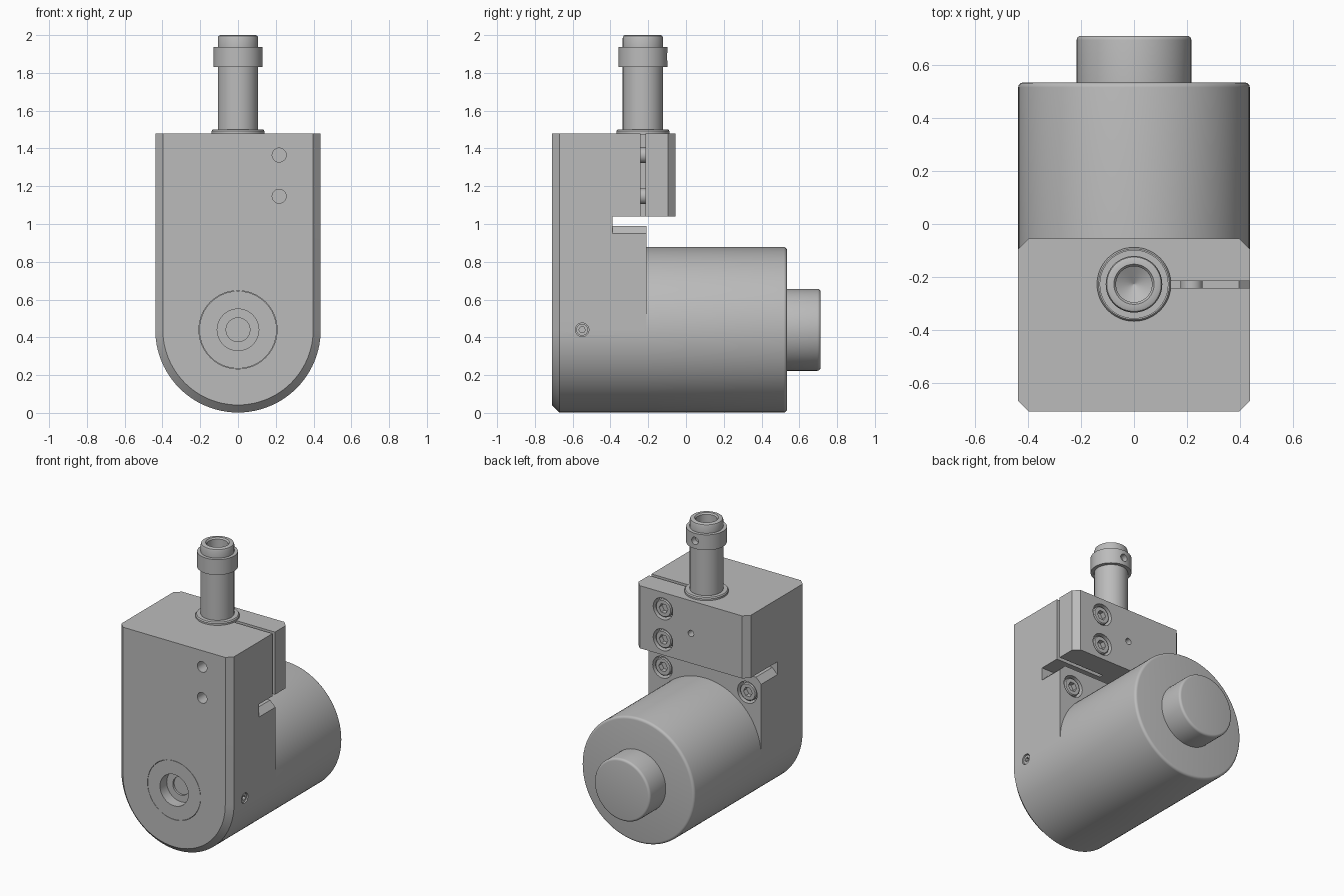
import bpy
import bmesh
from math import cos, sin, pi, radians
from mathutils import Matrix

cube = bpy.data.objects.get("Cube")
if cube:
    bpy.data.objects.remove(cube, do_unlink=True)

GREY = (0.5, 0.5, 0.5, 1)
metal = bpy.data.materials.new("plain grey metal")
metal.use_nodes = True
metal.diffuse_color = GREY
metal.node_tree.nodes["Principled BSDF"].inputs["Base Color"].default_value = GREY

R = 0.438        # body and motor radius
AXIS_Z = 0.44    # height of the motor axis
POST_Y = -0.228  # depth of the post axis


def finish(name, bm):
    bmesh.ops.recalc_face_normals(bm, faces=bm.faces)
    mesh = bpy.data.meshes.new(name)
    bm.to_mesh(mesh)
    bm.free()
    mesh.materials.append(metal)
    obj = bpy.data.objects.new(name, mesh)
    bpy.context.collection.objects.link(obj)
    return obj


def loft(name, rings):
    """Skin a row of equal closed rings and cap both ends."""
    bm = bmesh.new()
    rows = [[bm.verts.new(p) for p in ring] for ring in rings]
    n = len(rows[0])
    for a, b in zip(rows, rows[1:]):
        for i in range(n):
            j = (i + 1) % n
            bm.faces.new((a[i], a[j], b[j], b[i]))
    bm.faces.new(rows[0])
    bm.faces.new(rows[-1])
    return finish(name, bm)


def lathe(name, axis, centre, profile, sides=64):
    """Revolve (radius, position) pairs about a line parallel to an axis."""
    def point(r, d, t):
        a, b = centre[0] + r * cos(t), centre[1] + r * sin(t)
        return {"x": (d, a, b), "y": (a, d, b), "z": (a, b, d)}[axis]
    return loft(name, [[point(r, d, 2 * pi * i / sides) for i in range(sides)]
                       for r, d in profile])


def rod(name, axis, centre, r, start, end, sides=40):
    return lathe(name, axis, centre, [(r, start), (r, end)], sides)


def box(name, low, high):
    bm = bmesh.new()
    bmesh.ops.create_cube(bm, size=1)
    for v in bm.verts:
        v.co = [l + (c + 0.5) * (h - l) for c, l, h in zip(v.co, low, high)]
    return finish(name, bm)


def cut(obj, *cutters):
    """Subtract the cutters for good, then discard them."""
    for c in cutters:
        mod = obj.modifiers.new("cut", "BOOLEAN")
        mod.operation = "DIFFERENCE"
        mod.solver = "EXACT"
        mod.object = c
    bpy.context.view_layer.update()
    graph = bpy.context.evaluated_depsgraph_get()
    mesh = bpy.data.meshes.new_from_object(obj.evaluated_get(graph))
    obj.modifiers.clear()
    obj.data = mesh
    for c in cutters:
        bpy.data.objects.remove(c, do_unlink=True)


def u_outline(y, inset):
    r = R - inset
    arc = [(r * cos(t), y, AXIS_Z + r * sin(t))
           for t in (pi + pi * i / 48 for i in range(49))]
    return [(-r, y, 1.48)] + arc + [(r, y, 1.48)]


# Body: rounded-bottom block with chamfered front and rear edges
body = loft("clamp_body", [u_outline(y, inset) for y, inset in
                           ((-0.71, 0.04), (-0.67, 0), (-0.095, 0), (-0.055, 0.04))])
cut(body,
    box("motor_clearance", (-1, -0.21, -1), (1, 1, 1.04)))
cut(body,
    box("cross_slot", (-1, -0.39, 0.99), (1, 1, 1.04)))

# Chamfers on the two side corners of the lip below the slot
for side in (-1, 1):
    edge = box("lip_chamfer", (-0.0283, -0.39, -0.0283), (0.0283, 0, 0.0283))
    edge.data.transform(Matrix.Translation((side * R, 0, 0.99))
                        @ Matrix.Rotation(radians(45), 4, "Y"))
    cut(body, edge)

# Clamping slit on the left side
cut(body, box("clamp_slit", (0.08, -0.242, 1.02), (1, -0.215, 2)))

# Front hub opening, set screw hole and rear pin hole
cut(body,
    rod("hub_hole", "y", (0, AXIS_Z), 0.207, -0.8, -0.6, 64),
    rod("set_screw_hole", "x", (-0.55, AXIS_Z), 0.036, 0.38, 0.6),
    rod("pin_hole", "y", (0, 1.25), 0.022, -0.12, 0.1))

# Front threaded holes, and counterbores for all four screws
clamp_spots = [(0.218, 1.365), (0.218, 1.147)]
screw_spots = ([(x, z, -0.055) for x, z in clamp_spots]
               + [(x, 0.865, -0.21) for x in (-0.33, 0.33)])
for x, z in clamp_spots:
    cut(body, rod("bolt_hole", "y", (x, z), 0.037, -0.8, -0.62))
for x, z, y in screw_spots:
    cut(body, rod("counterbore", "y", (x, z), 0.076, y - 0.06, y + 0.1))

# Socket screws facing the rear
for i, (x, z, y) in enumerate(screw_spots):
    head = lathe(f"socket_screw_{i + 1}", "y", (x, z),
                 [(0.062, y - 0.062), (0.062, y - 0.012), (0.056, y - 0.006)], 40)
    cut(head, rod("hex_socket", "y", (x, z), 0.034, y - 0.04, y + 0.1, 6))

# Bolt shanks crossing the slit
for i, (x, z) in enumerate(clamp_spots):
    rod(f"clamp_bolt_{i + 1}", "y", (x, z), 0.042, -0.26, -0.19)

# Set screw in the left side
grub = rod("set_screw", "x", (-0.55, AXIS_Z), 0.031, 0.37, 0.43, 32)
cut(grub, rod("grub_socket", "x", (-0.55, AXIS_Z), 0.017, 0.40, 0.6, 6))

# Hub flush with the front, with a stepped bore
lathe("front_hub", "y", (0, AXIS_Z),
      [(0.063, -0.62), (0.063, -0.635), (0.11, -0.635), (0.11, -0.71),
       (0.205, -0.71), (0.205, -0.601)])

# Motor barrel and rear cap with softened rims
def rounded_barrel(name, r, start, end, fillet):
    rim = [(r - fillet + fillet * cos(t), end - fillet + fillet * sin(t))
           for t in (pi / 2 * i / 4 for i in range(5))]
    lathe(name, "y", (0, AXIS_Z), [(r, start)] + rim, 96)


rounded_barrel("motor_barrel", R, -0.21, 0.535, 0.018)
rounded_barrel("rear_cap", 0.217, 0.53, 0.712, 0.016)

# Hollow post with base flange and collar
post = lathe("hollow_post", "z", (0, POST_Y),
             [(0.14, 1.475), (0.14, 1.492), (0.134, 1.5), (0.107, 1.5),
              (0.107, 1.83), (0.13, 1.83), (0.13, 1.938), (0.107, 1.938),
              (0.107, 1.985), (0.103, 1.996), (0.095, 2.0), (0.076, 2.0),
              (0.068, 1.99), (0.068, 1.82), (0.002, 1.78)])
cut(post, rod("collar_hole", "z", (0, 0), 0.001, 5, 6),
    rod("collar_pin_hole", "y", (0, 1.885), 0.026, -0.14, 0))

# Smooth round faces while keeping crisp edges
for obj in bpy.context.collection.objects:
    if obj.type == "MESH" and metal.name in obj.data.materials:
        obj.data.shade_smooth()
        obj.data.set_sharp_from_angle(angle=radians(28))
